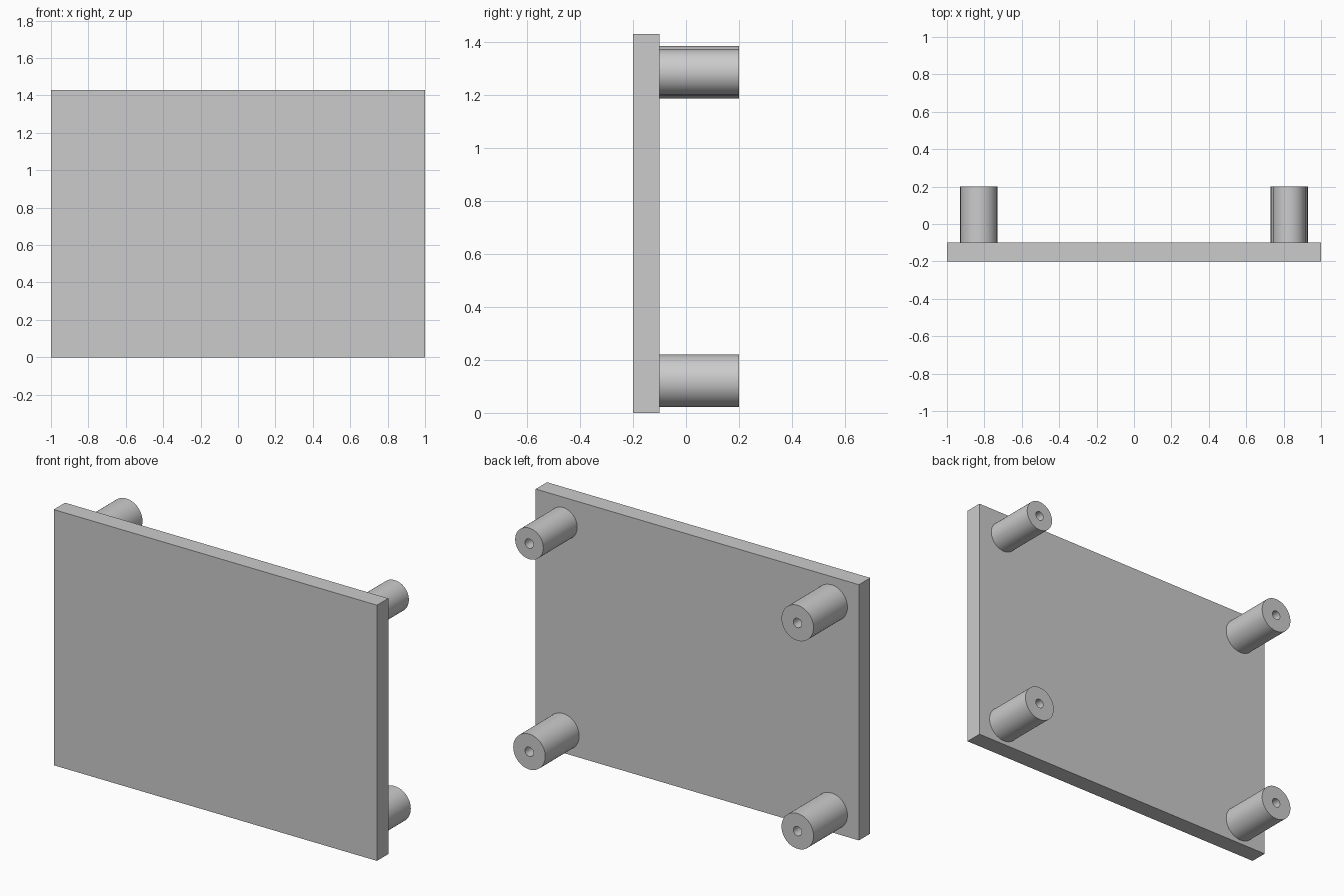
import bpy, bmesh, math
from mathutils import Matrix

cube = bpy.data.objects.get("Cube")
if cube:
    bpy.data.objects.remove(cube, do_unlink=True)

grey = bpy.data.materials.new("light grey")
grey.use_nodes = True
colour = (0.6, 0.6, 0.6, 1)
grey.diffuse_color = colour
grey.node_tree.nodes["Principled BSDF"].inputs["Base Color"].default_value = colour

PLATE_FRONT, PLATE_BACK, POST_END = -0.2, -0.1, 0.2
HEIGHT = 1.43
HOLE_RADIUS = 0.026


def add_object(name, bm):
    bmesh.ops.recalc_face_normals(bm, faces=bm.faces)
    mesh = bpy.data.meshes.new(name)
    bm.to_mesh(mesh)
    bm.free()
    mesh.materials.append(grey)
    obj = bpy.data.objects.new(name, mesh)
    bpy.context.collection.objects.link(obj)
    return obj


def add_post(name, x, z, radius):
    """Round standoff with a screw hole, spun around the y axis."""
    bm = bmesh.new()
    profile = [(radius, PLATE_BACK), (radius, POST_END),
               (HOLE_RADIUS, POST_END), (HOLE_RADIUS, PLATE_BACK)]
    verts = [bm.verts.new((r, y, 0)) for r, y in profile]
    edges = [bm.edges.new(pair) for pair in zip(verts, verts[1:])]
    bmesh.ops.spin(bm, geom=verts + edges, cent=(0, 0, 0), axis=(0, 1, 0),
                   angle=math.tau, steps=64)
    bmesh.ops.remove_doubles(bm, verts=bm.verts, dist=1e-5)
    bmesh.ops.translate(bm, verts=bm.verts, vec=(x, 0, z))
    obj = add_object(name, bm)
    bpy.ops.object.select_all(action="DESELECT")
    obj.select_set(True)
    bpy.context.view_layer.objects.active = obj
    bpy.ops.object.shade_smooth_by_angle(angle=math.radians(30))


# Flat panel
bm = bmesh.new()
bmesh.ops.create_cube(bm, size=1)
bmesh.ops.scale(bm, verts=bm.verts, vec=(2, PLATE_BACK - PLATE_FRONT, HEIGHT))
bmesh.ops.translate(bm, verts=bm.verts,
                    vec=(0, (PLATE_FRONT + PLATE_BACK) / 2, HEIGHT / 2))
add_object("panel", bm)

# Four standoffs; the upper left one is slimmer
for side, x in (("left", 0.83), ("right", -0.83)):
    for level, z in (("lower", 0.121), ("upper", 1.285)):
        slim = side == "left" and level == "upper"
        add_post(f"{level}_{side}_post", x, z, 0.087 if slim else 0.099)
